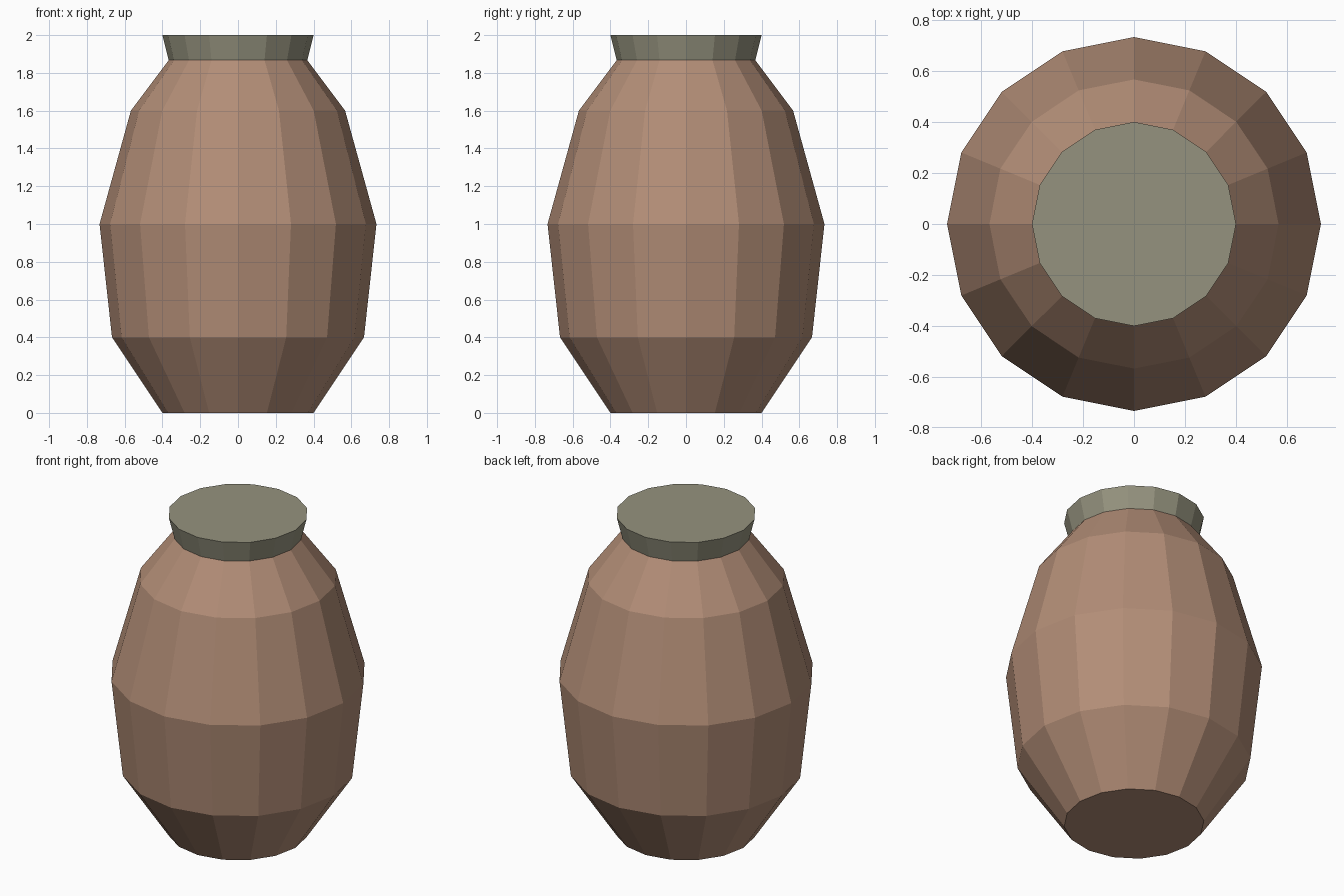
import bpy
import bmesh
from math import cos, sin, tau

SIDES = 16

cube = bpy.data.objects.get("Cube")
if cube:
    bpy.data.objects.remove(cube, do_unlink=True)


def make_material(name, colour):
    mat = bpy.data.materials.new(name)
    mat.use_nodes = True
    mat.diffuse_color = colour
    mat.node_tree.nodes["Principled BSDF"].inputs["Base Color"].default_value = colour
    return mat


def lathe(name, profile, mat):
    """Closed, flat-shaded solid from (radius, height) rings."""
    bm = bmesh.new()
    rings = [[bm.verts.new((r * cos(tau * i / SIDES), r * sin(tau * i / SIDES), z))
              for i in range(SIDES)] for r, z in profile]
    for low, high in zip(rings, rings[1:]):
        for i in range(SIDES):
            j = (i + 1) % SIDES
            bm.faces.new((low[i], low[j], high[j], high[i]))
    bm.faces.new(rings[0][::-1])
    bm.faces.new(rings[-1])
    mesh = bpy.data.meshes.new(name)
    bm.to_mesh(mesh)
    bm.free()
    mesh.materials.append(mat)
    obj = bpy.data.objects.new(name, mesh)
    bpy.context.collection.objects.link(obj)
    return obj


clay = make_material("brown clay", (0.45, 0.27, 0.185, 1))
stone = make_material("grey green lid", (0.30, 0.29, 0.21, 1))

# Rounded jar body
lathe("jar_body", [(0.4, 0), (0.667, 0.4), (0.733, 1.0), (0.567, 1.6), (0.367, 1.867)], clay)

# Flared lid on the neck
lathe("jar_lid", [(0.367, 1.867), (0.4, 2.0)], stone)
